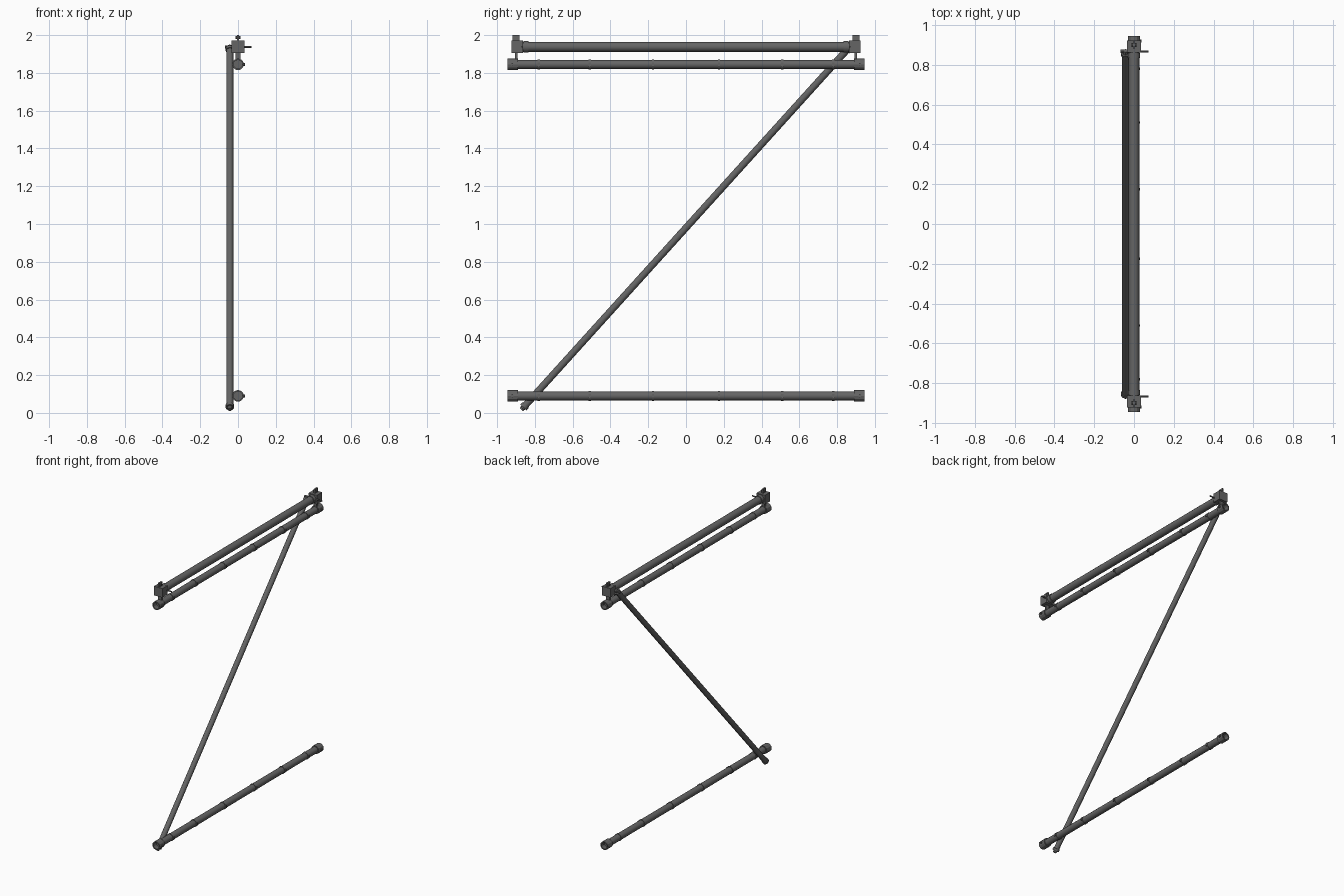
import bpy, math
from mathutils import Vector

cube = bpy.data.objects.get("Cube")
if cube:
    bpy.data.objects.remove(cube)

steel = bpy.data.materials.new("dark_grey_steel")
steel.use_nodes = True
GREY = (0.13, 0.13, 0.13, 1)
steel.diffuse_color = GREY
steel.node_tree.nodes["Principled BSDF"].inputs["Base Color"].default_value = GREY


def finish(name):
    ob = bpy.context.object
    ob.name = name
    ob.data.materials.append(steel)
    return ob


def rod(name, a, b, r, sides=12, r2=None):
    """Solid rod, optionally tapered, from a to b."""
    a, b = Vector(a), Vector(b)
    d = b - a
    bpy.ops.mesh.primitive_cone_add(vertices=sides, radius1=r, radius2=r2 or r,
                                    depth=d.length, location=(a + b) / 2)
    ob = finish(name)
    ob.rotation_mode = 'QUATERNION'
    ob.rotation_quaternion = d.to_track_quat('Z', 'Y')
    bpy.ops.object.shade_smooth_by_angle(angle=math.radians(35))
    return ob


def box(name, loc, size):
    bpy.ops.mesh.primitive_cube_add(size=1, location=loc)
    ob = finish(name)
    ob.scale = size
    return ob


def socket(name, y0, y1, z, outer, inner, sides=12):
    """Open collar around the y axis, made from a lathed rectangle."""
    profile = [(outer, y0), (outer, y1), (inner, y1), (inner, y0)]
    verts, faces = [], []
    for i in range(sides):
        t = math.tau * i / sides
        verts += [(r * math.cos(t), y, z + r * math.sin(t)) for r, y in profile]
        for k in range(4):
            n, j = (i + 1) % sides * 4, (k + 1) % 4
            faces.append((i * 4 + k, i * 4 + j, n + j, n + k))
    me = bpy.data.meshes.new(name)
    me.from_pydata(verts, [], faces)
    me.materials.append(steel)
    ob = bpy.data.objects.new(name, me)
    bpy.context.collection.objects.link(ob)
    return ob


# Two horizontal rails with bands, studs and open end collars
for level, z in (("lower", 0.09), ("upper", 1.845)):
    rod(level + "_rail", (0, -0.91, z), (0, 0.91, z), 0.024)
    for s, side in ((-1, "front"), (1, "back")):
        y0, y1 = sorted((s * 0.89, s * 0.946))
        socket(f"{level}_{side}_collar", y0, y1, z, 0.031, 0.023)
        rod(f"{level}_{side}_collar_bolt", (0.02, s * 0.92, z), (0.037, s * 0.92, z), 0.008, 8)
        for y in (0.175, 0.51, 0.78):
            rod(f"{level}_{side}_band", (0, s * y - 0.006, z), (0, s * y + 0.006, z), 0.027)
            box(f"{level}_{side}_band_stud", (0.025, s * y, z), (0.009, 0.012, 0.02))

# Top beam between the two coupler blocks
BEAM = 1.938
rod("top_beam", (0, -0.87, BEAM), (0, 0.87, BEAM), 0.0265)
for s, side in ((-1, "front"), (1, "back")):
    rod(side + "_beam_sleeve", (0, s * 0.86, BEAM), (0, s * 0.835, BEAM), 0.031)
    box(side + "_coupler_block", (0, s * 0.893, BEAM), (0.068, 0.06, 0.066))
    box(side + "_coupler_top_tab", (0, s * 0.9, 1.98), (0.012, 0.036, 0.04))
    rod(side + "_tab_pin", (-0.012, s * 0.9, 1.988), (0.012, s * 0.9, 1.988), 0.008, 8)
    box(side + "_coupler_hanger", (0, s * 0.898, 1.885), (0.026, 0.014, 0.06))
    rod(side + "_wedge_handle", (0, s * 0.868, BEAM), (0.072, s * 0.868, BEAM), 0.005, 8)

# Diagonal brace with a flared fitting at each end
low, high = Vector((-0.043, -0.855, 0.035)), Vector((-0.043, 0.855, 1.925))
along = (high - low).normalized()
rod("diagonal_brace", low, high, 0.0185)
for name, end, out in (("lower", low, -along), ("upper", high, along)):
    rod(name + "_brace_collar", end - out * 0.008, end + out * 0.008, 0.023)
    rod(name + "_brace_tip", end, end + out * 0.024, 0.017, 8, 0.011)
    rod(name + "_brace_hook_pin", end + Vector((-0.022, 0, 0)), end + Vector((0.02, 0, 0)), 0.009, 8)
rod("upper_brace_bolt", (-0.068, 0.868, BEAM), (0, 0.868, BEAM), 0.008, 8)
